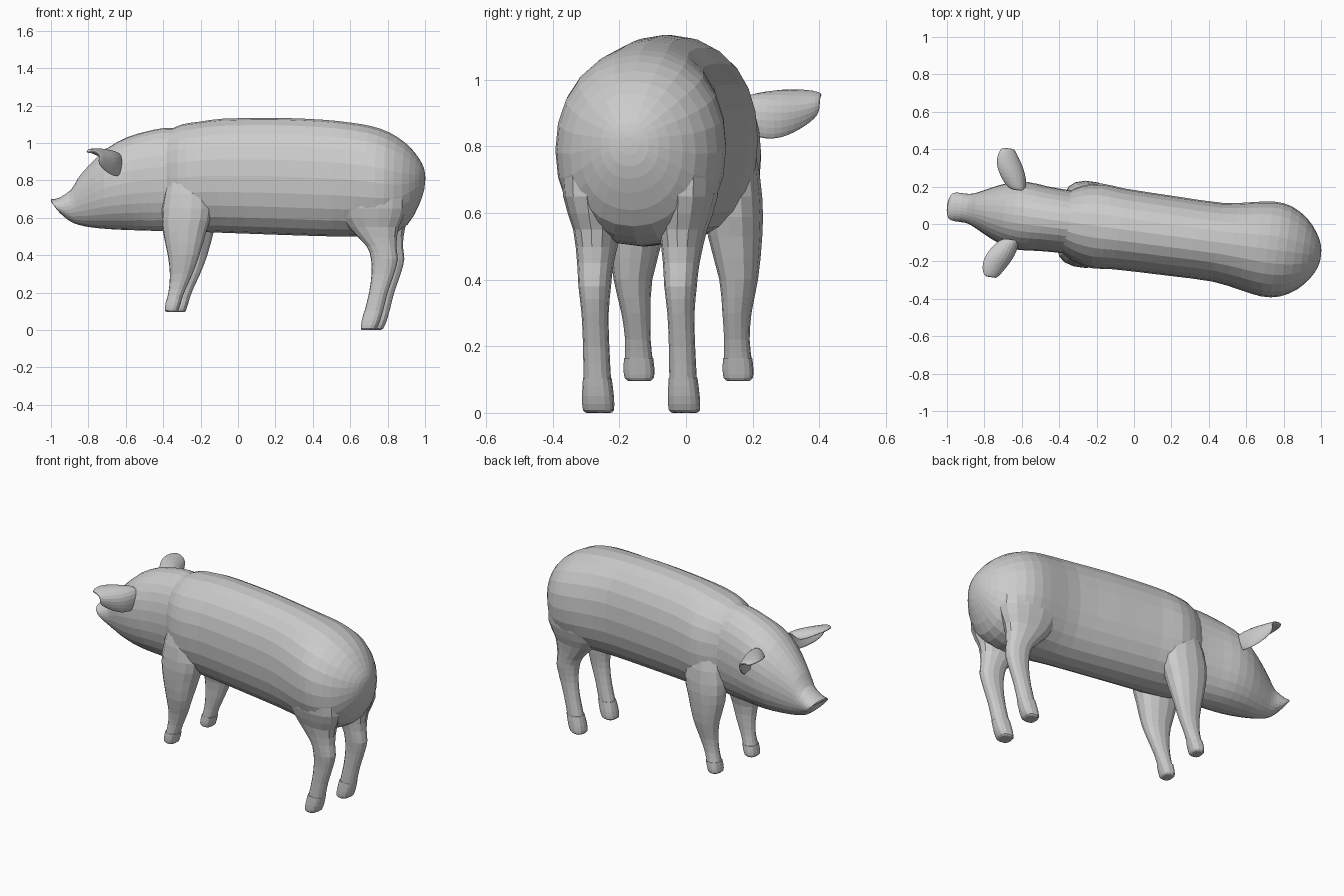
import bpy, bmesh
from math import sin, cos, pi, radians, copysign
from mathutils import Vector, Matrix

if "Cube" in bpy.data.objects:
    bpy.data.objects.remove(bpy.data.objects["Cube"])

# The pig is built symmetric along x, then turned slightly in plan
PLACE = Matrix.Translation((0, -0.037, 0)) @ Matrix.Rotation(radians(-7.7), 4, 'Z')


def finish(bm, name, side=1):
    bm.transform(PLACE @ Matrix.Diagonal((1, side, 1, 1)))
    bmesh.ops.recalc_face_normals(bm, faces=bm.faces)
    me = bpy.data.meshes.new(name)
    bm.to_mesh(me)
    bm.free()
    ob = bpy.data.objects.new(name, me)
    bpy.context.collection.objects.link(ob)
    return ob


def catmull(rows, steps):
    out = []
    for i in range(len(rows) - 1):
        p0, p1 = rows[max(i - 1, 0)], rows[i]
        p2, p3 = rows[i + 1], rows[min(i + 2, len(rows) - 1)]
        for k in range(steps):
            t = k / steps
            out.append([0.5 * (2 * b + (c - a) * t + (2 * a - 5 * b + 4 * c - d) * t * t
                               + (3 * b - a - 3 * c + d) * t ** 3)
                        for a, b, c, d in zip(p0, p1, p2, p3)])
    return out + [rows[-1]]


def loft(name, rows, sides, steps, power, ring, side=1):
    """Skin super-elliptic rings; ring(row) gives centre and two half axes."""
    bm = bmesh.new()
    loops = []
    for row in catmull(rows, steps):
        c, a, b = (Vector(v) for v in ring(row))
        loop = []
        for i in range(sides):
            t = 2 * pi * i / sides
            u, v = (copysign(abs(f) ** (2 / power), f) for f in (cos(t), sin(t)))
            loop.append(bm.verts.new(c + a * u + b * v))
        loops.append(loop)
    for l0, l1 in zip(loops, loops[1:]):
        for i in range(sides):
            j = (i + 1) % sides
            bm.faces.new((l0[i], l0[j], l1[j], l1[i]))
    bm.faces.new(loops[0])
    bm.faces.new(loops[-1])
    return finish(bm, name, side)


def body_ring(r):      # x, half width, bottom, top, forward lean of the ring
    x, w, lo, hi, lean = r
    return (x, 0, (lo + hi) / 2), (0, w, 0), (-lean, 0, (hi - lo) / 2)


def leg_ring(r):       # z, front x, back x, centre y, half width
    z, x0, x1, y, w = r
    return ((x0 + x1) / 2, y, z), ((x1 - x0) / 2, 0, 0), (0, w, 0)


# Torso with rounded rump
torso = [(-.37, .165, .56, 1.07, 0), (-.30, .205, .53, 1.10, 0), (-.20, .228, .525, 1.115, 0),
         (-.08, .218, .52, 1.13, 0), (.2, .213, .51, 1.135, 0), (.45, .212, .502, 1.125, 0),
         (.6, .236, .50, 1.11, 0), (.72, .256, .50, 1.09, 0), (.82, .243, .51, 1.055, 0),
         (.91, .19, .56, .995, 0), (.97, .12, .66, .925, 0), (1.0, .06, .74, .87, 0),
         (1.008, .015, .80, .83, 0)]
loft("torso", torso, 24, 2, 2.15, body_ring)

# Head, neck and snout
head = [(-.99, .045, .655, .69, .018), (-.985, .07, .635, .70, .02), (-.955, .077, .608, .705, .015),
        (-.9, .078, .578, .75, 0), (-.86, .09, .563, .815, 0), (-.8, .12, .55, .885, 0),
        (-.7, .165, .54, .975, 0), (-.6, .183, .535, 1.03, 0), (-.5, .175, .532, 1.06, 0),
        (-.4, .17, .53, 1.08, 0), (-.28, .17, .54, 1.08, 0)]
loft("head", head, 28, 2, 2.1, body_ring)

# Legs: upper limb, then the hoof below it
front_leg = [(.16, -.365, -.285, .15, .042), (.22, -.352, -.262, .15, .038),
             (.3, -.347, -.225, .153, .043), (.4, -.357, -.187, .16, .057),
             (.53, -.385, -.15, .15, .08), (.65, -.39, -.12, .145, .086),
             (.8, -.36, -.15, .125, .08), (.9, -.32, -.2, .09, .04)]
front_hoof = [(.096, -.362, -.31, .15, .032), (.104, -.373, -.302, .15, .043),
              (.13, -.372, -.293, .15, .046), (.165, -.366, -.282, .15, .043)]
hind_leg = [(.1, .70, .80, .13, .041), (.2, .725, .825, .13, .039), (.3, .738, .86, .13, .04),
            (.38, .735, .88, .13, .048), (.45, .71, .872, .13, .054), (.55, .615, .885, .13, .07),
            (.65, .565, .925, .138, .092), (.8, .58, .91, .13, .1), (.92, .65, .84, .09, .06)]
hind_hoof = [(0, .69, .745, .13, .034), (.008, .68, .765, .13, .046),
             (.05, .685, .785, .13, .047), (.105, .70, .80, .13, .042)]

# Ear: arcs running front lip, top, rear, lower lip from root to tip
ear = [(.13, [(-.70, .91), (-.66, .955), (-.60, .94), (-.61, .83)]),
       (.22, [(-.77, .95), (-.69, .972), (-.61, .93), (-.63, .81)]),
       (.29, [(-.785, .957), (-.725, .968), (-.65, .925), (-.68, .845)]),
       (.35, [(-.765, .95), (-.735, .957), (-.695, .935), (-.715, .895)])]


def make_ear(name, side):
    bm = bmesh.new()
    grid = [[bm.verts.new((x, y, z)) for x, z in arc] for y, arc in ear]
    for r0, r1 in zip(grid, grid[1:]):
        for i in range(3):
            bm.faces.new((r0[i], r0[i + 1], r1[i + 1], r1[i]))
    ob = finish(bm, name, side)
    sol = ob.modifiers.new("thickness", 'SOLIDIFY')
    sol.thickness, sol.offset = 0.022, 0
    sub = ob.modifiers.new("round", 'SUBSURF')
    sub.levels = sub.render_levels = 2


for side, tag in ((1, "left"), (-1, "right")):
    for name, rows in (("front_leg", front_leg), ("front_hoof", front_hoof),
                       ("hind_leg", hind_leg), ("hind_hoof", hind_hoof)):
        loft(f"{name}_{tag}", rows, 14, 2, 2.7 if "hoof" in name else 2.2, leg_ring, side)
    make_ear(f"ear_{tag}", side)
